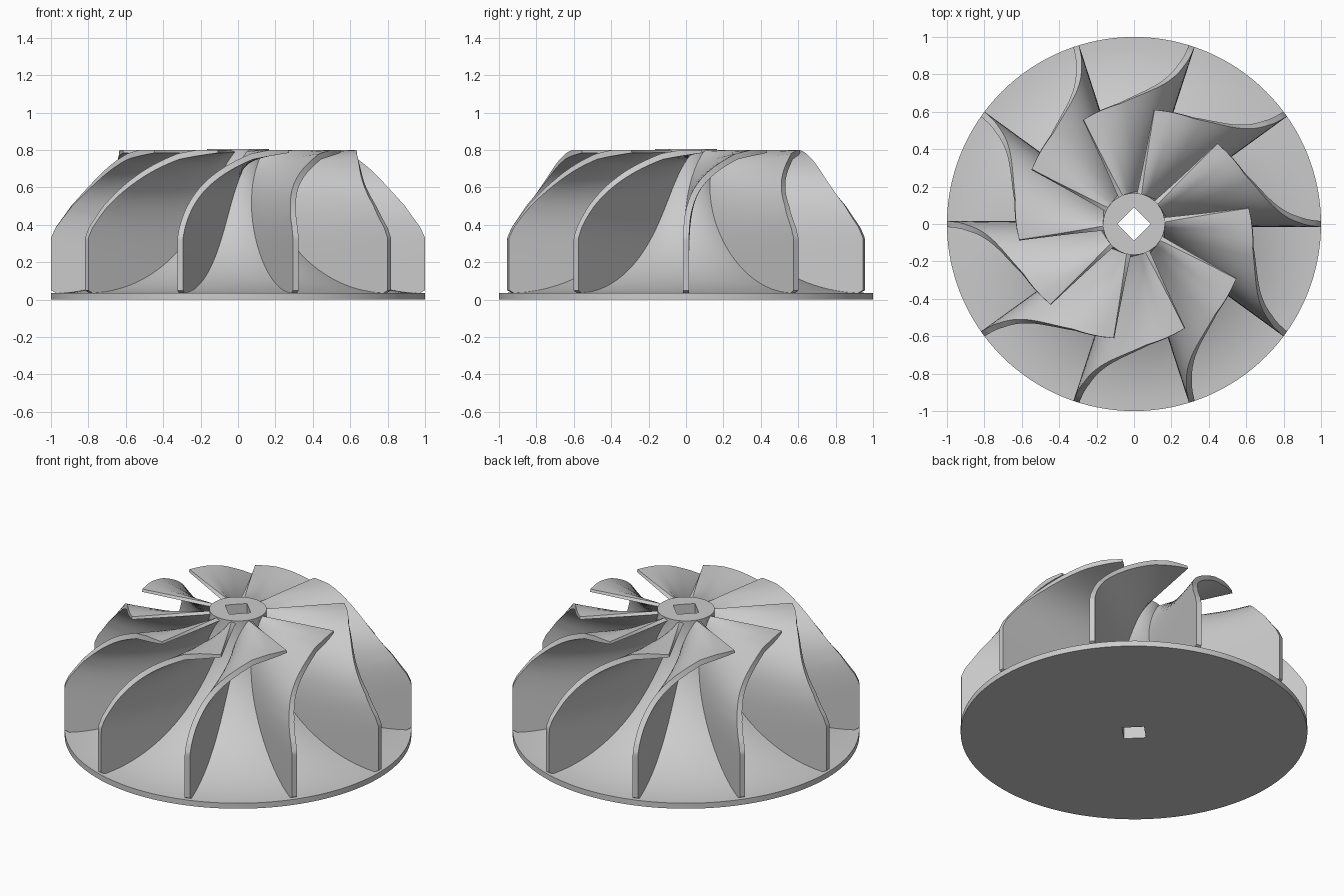
import bpy, bmesh, math
from mathutils import Vector

cube = bpy.data.objects.get("Cube")
if cube:
    bpy.data.objects.remove(cube, do_unlink=True)

BLADES = 10
THICK = 0.032
TOP = 0.8
RIM = 0.035
HUB_R = 0.165

metal = bpy.data.materials.new("light_grey_metal")
metal.use_nodes = True
metal.diffuse_color = (0.6, 0.6, 0.6, 1)
metal.node_tree.nodes["Principled BSDF"].inputs["Base Color"].default_value = (0.6, 0.6, 0.6, 1)


def finish(name, bm, angle):
    bmesh.ops.recalc_face_normals(bm, faces=bm.faces)
    mesh = bpy.data.meshes.new(name)
    bm.to_mesh(mesh)
    bm.free()
    mesh.materials.append(metal)
    ob = bpy.data.objects.new(name, mesh)
    bpy.context.collection.objects.link(ob)
    bpy.ops.object.select_all(action='DESELECT')
    ob.select_set(True)
    bpy.context.view_layer.objects.active = ob
    bpy.ops.object.shade_smooth_by_angle(angle=math.radians(angle))
    return ob


def hub_point(t):
    """Elliptical sweep from the rim (t=0) up to the nose (t=1)."""
    a = t * math.pi / 2
    return Vector((1 - (1 - HUB_R) * math.sin(a), TOP - (TOP - RIM) * math.cos(a)))


SHROUD = [(0, 1, RIM), (0.4, 1, 0.33), (0.5, 0.975, 0.385), (0.65, 0.89, 0.5),
          (0.8, 0.76, 0.64), (0.93, 0.65, 0.765), (1, 0.62, TOP)]


def shroud_point(t):
    """Outer blade edge, interpolated along its outline."""
    for (t0, r0, z0), (t1, r1, z1) in zip(SHROUD, SHROUD[1:]):
        if t <= t1:
            return Vector((r0, z0)).lerp(Vector((r1, z1)), (t - t0) / (t1 - t0))
    return Vector(SHROUD[-1][1:])


# Hub and back disc: one lathed body with a square bore
def build_hub(segments=128):
    bm = bmesh.new()
    outline = [(1, 0)] + [tuple(hub_point(i / 32)) for i in range(33)] + [(HUB_R, TOP + 0.006)]
    rings = []
    for k in range(segments):
        a = k * math.tau / segments
        c, s = math.cos(a), math.sin(a)
        bore = 0.09 / (abs(c) + abs(s))
        profile = outline + [(bore, TOP + 0.006), (bore, 0)]
        rings.append([bm.verts.new((r * c, r * s, z)) for r, z in profile])
    for k in range(segments):
        p, q = rings[k], rings[(k + 1) % segments]
        for j in range(len(p)):
            n = (j + 1) % len(p)
            bm.faces.new((p[j], q[j], q[n], p[n]))
    finish("hub_disc", bm, 35)


# Blade: ruled sheet between hub and shroud edge, thickened and trimmed flat on top
def build_blade(index, rows=56, cols=10):
    base = index * math.tau / BLADES

    def sheet(t, s):
        p = hub_point(t).lerp(shroud_point(t), s)
        a = base + math.radians(44) * t ** 8
        return Vector((p.x * math.cos(a), p.x * math.sin(a), p.y))

    bm = bmesh.new()
    sides = ([], [])
    eps = 0.002
    for i in range(rows + 1):
        t = 0.02 + 0.98 * i / rows
        for j in range(cols + 1):
            s = -0.04 + 1.04 * j / cols
            along = sheet(min(t + eps, 1), s) - sheet(t - eps, s)
            across = sheet(t, 1) - sheet(t, 0)
            normal = along.cross(across).normalized()
            for side, sign in zip(sides, (1, -1)):
                co = sheet(t, s) + normal * sign * THICK / 2
                co.z = min(max(co.z, RIM / 2), TOP)
                side.append(bm.verts.new(co))
    w = cols + 1
    for side in sides:
        for i in range(rows):
            for j in range(cols):
                k = i * w + j
                bm.faces.new((side[k], side[k + 1], side[k + w + 1], side[k + w]))
    # Close the border between the two skins
    border = ([j for j in range(w)] + [i * w + cols for i in range(1, rows + 1)]
              + [rows * w + j for j in range(cols - 1, -1, -1)]
              + [i * w for i in range(rows - 1, 0, -1)])
    a, b = sides
    for m, n in zip(border, border[1:] + border[:1]):
        bm.faces.new((a[m], a[n], b[n], b[m]))
    bmesh.ops.remove_doubles(bm, verts=bm.verts, dist=0.0001)
    finish("blade_%02d" % (index + 1), bm, 35)


build_hub()
for i in range(BLADES):
    build_blade(i)
